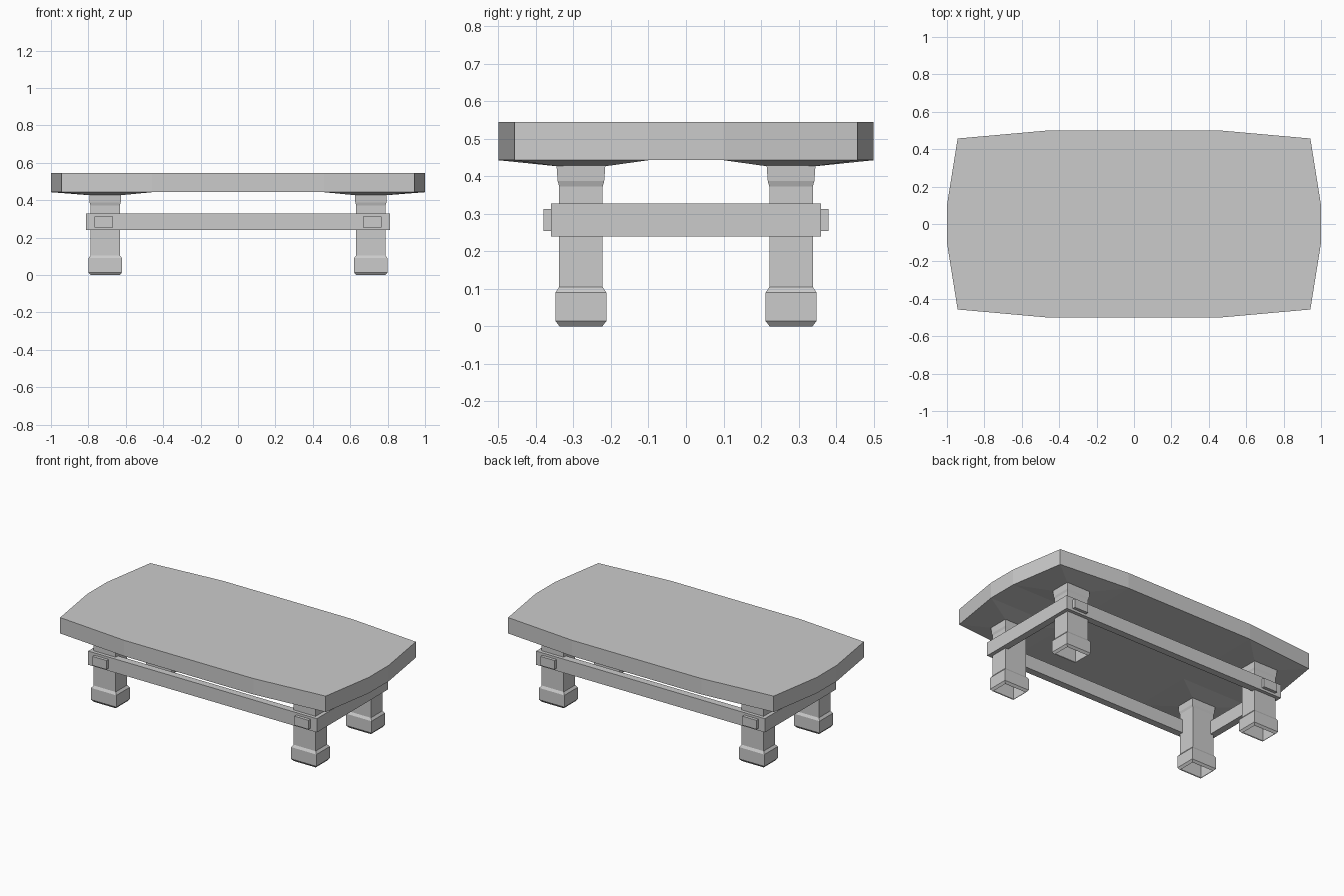
import bpy, bmesh

if "Cube" in bpy.data.objects:
    bpy.data.objects.remove(bpy.data.objects["Cube"])

LEG_X, LEG_Y = 0.71, 0.28


def make_object(name, bm):
    bmesh.ops.remove_doubles(bm, verts=bm.verts, dist=0.0001)
    bmesh.ops.recalc_face_normals(bm, faces=bm.faces)
    mesh = bpy.data.meshes.new(name)
    bm.to_mesh(mesh)
    bm.free()
    obj = bpy.data.objects.new(name, mesh)
    bpy.context.collection.objects.link(obj)
    return obj


def ring(bm, cx, cy, hx, hy, z):
    return [bm.verts.new((cx + sx * hx, cy + sy * hy, z))
            for sx, sy in ((-1, -1), (1, -1), (1, 1), (-1, 1))]


def bridge(bm, a, b):
    for i in range(len(a)):
        j = (i + 1) % len(a)
        bm.faces.new((a[i], a[j], b[j], b[i]))


def box(name, x0, x1, y0, y1, z0, z1):
    bm = bmesh.new()
    cx, cy, hx, hy = (x0 + x1) / 2, (y0 + y1) / 2, (x1 - x0) / 2, (y1 - y0) / 2
    a, b = ring(bm, cx, cy, hx, hy, z0), ring(bm, cx, cy, hx, hy, z1)
    bridge(bm, a, b)
    bm.faces.new(a)
    bm.faces.new(b)
    return make_object(name, bm)


# Tabletop: bowed outline, underside swelling down to each leg
bm = bmesh.new()
quarter = [(1.0, 0.1), (0.943, 0.457), (0.46, 0.5)]
outline = (quarter + [(-x, y) for x, y in reversed(quarter)]
           + [(-x, -y) for x, y in quarter] + [(x, -y) for x, y in reversed(quarter)])
low = [bm.verts.new((x, y, 0.443)) for x, y in outline]
high = [bm.verts.new((x, y, 0.545)) for x, y in outline]
bridge(bm, low, high)
bm.faces.new(high)


def under(points):
    return [bm.verts.new((x, y, 0.443)) for x, y in points]


for sx in (-1, 1):
    bm.faces.new(under([(sx * 0.46, -0.1), (sx, -0.1), (sx, 0.1), (sx * 0.46, 0.1)]))
    for sy in (-1, 1):
        corner = under([(sx * x, sy * y) for x, y in
                        ((0.46, 0.1), (1.0, 0.1), (0.943, 0.457), (0.46, 0.5))])
        pad = ring(bm, sx * LEG_X, sy * LEG_Y, 0.085, 0.065, 0.427)
        order = [(-sx, -sy), (sx, -sy), (sx, sy), (-sx, sy)]
        pad = [next(v for v in pad if (v.co.x - sx * LEG_X) * ox > 0
                    and (v.co.y - sy * LEG_Y) * oy > 0) for ox, oy in order]
        bridge(bm, corner, pad)
        bm.faces.new(pad)
for sy in (-1, 1):
    bm.faces.new(under([(-0.46, sy * 0.1), (0.46, sy * 0.1), (0.46, sy * 0.5), (-0.46, sy * 0.5)]))
bm.faces.new(under([(-0.46, -0.1), (0.46, -0.1), (0.46, 0.1), (-0.46, 0.1)]))
make_object("tabletop", bm)

# Legs: square stepped profile (half width x, half width y, height), open at the floor
profile = [(0.078, 0.057, 0.0), (0.09, 0.068, 0.0145), (0.09, 0.068, 0.09),
           (0.078, 0.058, 0.105), (0.078, 0.058, 0.373), (0.083, 0.062, 0.387),
           (0.085, 0.065, 0.428)]
for side, sx in (("left", -1), ("right", 1)):
    for end, sy in (("front", -1), ("back", 1)):
        bm = bmesh.new()
        rings = [ring(bm, sx * LEG_X, sy * LEG_Y, hx, hy, z) for hx, hy, z in profile]
        for a, b in zip(rings, rings[1:]):
            bridge(bm, a, b)
        make_object(f"{end}_{side}_leg", bm)
        # Peg end showing through the long rail
        px = sx * 0.717
        ys = sorted((sy * 0.34, sy * 0.38))
        box(f"{end}_{side}_peg", px - 0.05, px + 0.05, ys[0], ys[1], 0.255, 0.313)

# Stretcher frame wrapped around the legs
bm = bmesh.new()
ox, oy, t = 0.812, 0.36, 0.045
ob, ot = ring(bm, 0, 0, ox, oy, 0.24), ring(bm, 0, 0, ox, oy, 0.328)
ib, it = ring(bm, 0, 0, ox - t, oy - t, 0.24), ring(bm, 0, 0, ox - t, oy - t, 0.328)
for a, b in ((ob, ot), (ot, it), (it, ib), (ib, ob)):
    bridge(bm, a, b)
make_object("stretcher_frame", bm)
